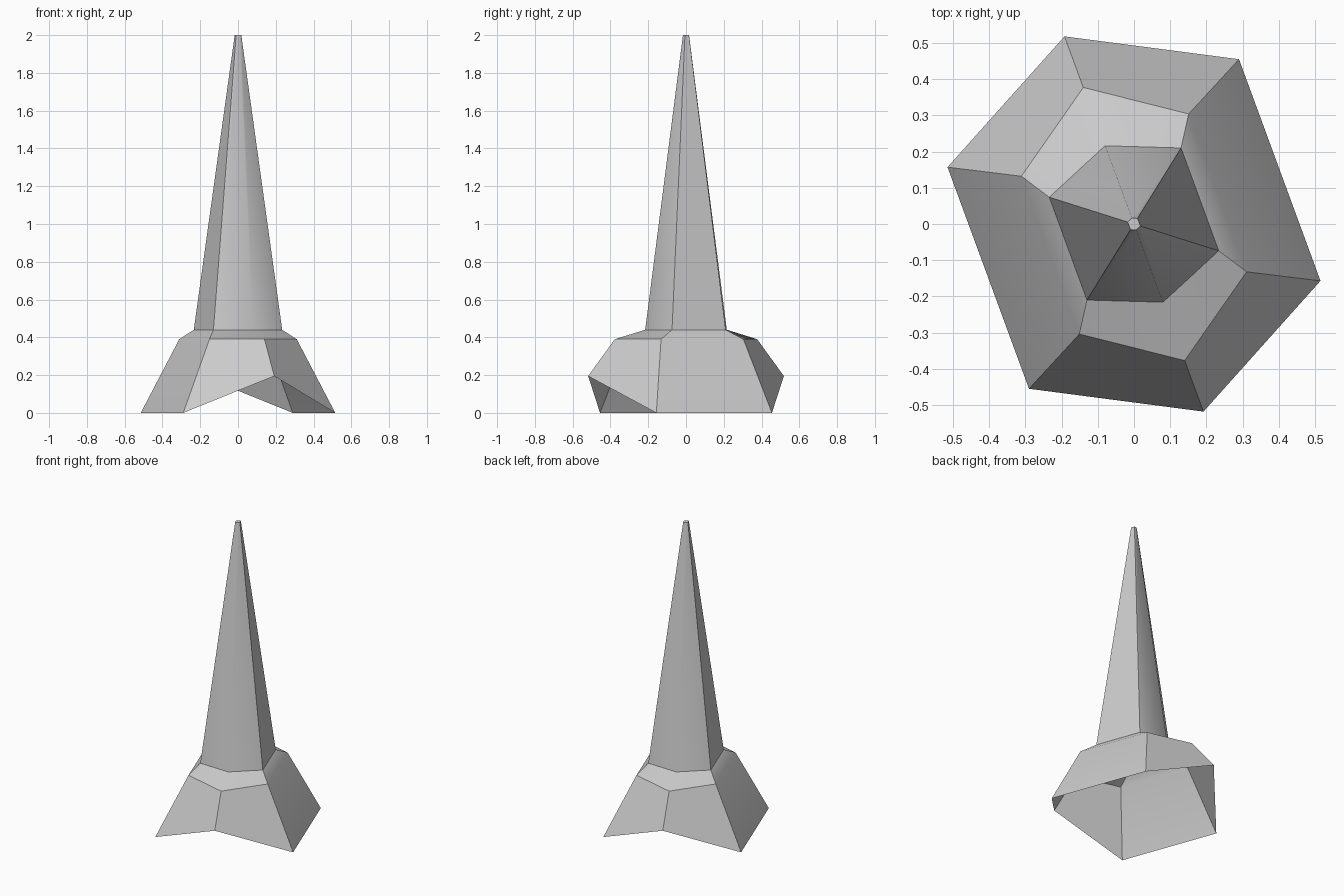
import bpy, bmesh, math

if "Cube" in bpy.data.objects:
    bpy.data.objects.remove(bpy.data.objects["Cube"])


def ring(half):
    """Complete a six-sided ring: the second half is the first turned 180 degrees about z."""
    return half + [(-x, -y, z) for x, y, z in half]


def loft(name, rings, smooth_angle, cap_top=False):
    bm = bmesh.new()
    loops = [[bm.verts.new(p) for p in r] for r in rings]
    for low, high in zip(loops, loops[1:]):
        for i in range(6):
            j = (i + 1) % 6
            # rings run clockwise from above, so this order faces outward
            bm.faces.new((low[j], low[i], high[i], high[j]))
    if cap_top:
        bm.faces.new(loops[-1][::-1])
    mesh = bpy.data.meshes.new(name)
    bm.to_mesh(mesh)
    bm.free()
    obj = bpy.data.objects.new(name, mesh)
    bpy.context.collection.objects.link(obj)
    bpy.ops.object.select_all(action='DESELECT')
    obj.select_set(True)
    bpy.context.view_layer.objects.active = obj
    bpy.ops.object.shade_smooth_by_angle(angle=math.radians(smooth_angle))
    return obj


# Cross-sections: foot, shoulder, spire root and tip
foot = ring([(-0.192, 0.518, 0.195), (0.29, 0.455, 0), (0.515, -0.157, 0)])
shoulder = ring([(-0.14, 0.377, 0.39), (0.151, 0.304, 0.39), (0.311, -0.132, 0.39)])
root = ring([(-0.08, 0.216, 0.44), (0.13, 0.21, 0.44), (0.234, -0.074, 0.44)])
tip = [(x * 0.075, y * 0.075, 2.0) for x, y, z in root]

# Hollow flared base with its sloping collar, open underneath
loft("base", [foot, shoulder, root], 30)

# Tall tapering spire
loft("spire", [root, tip], 50, cap_top=True)
